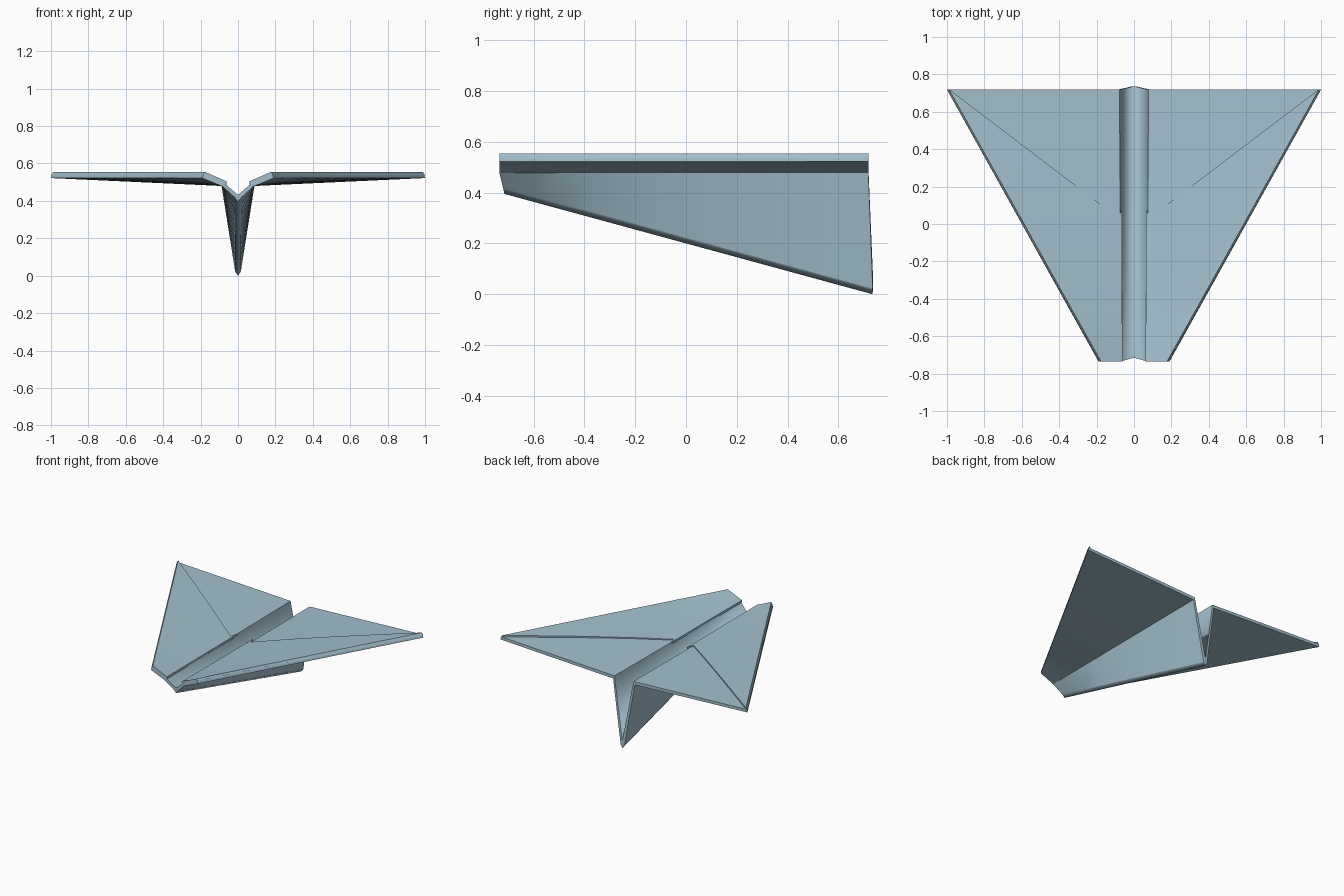
import bpy, bmesh
from mathutils import Vector

if "Cube" in bpy.data.objects:
    bpy.data.objects.remove(bpy.data.objects["Cube"])

paper = bpy.data.materials.new("pale blue paper")
paper.diffuse_color = (0.37, 0.53, 0.62, 1)
paper.use_nodes = True
paper.node_tree.nodes["Principled BSDF"].inputs["Base Color"].default_value = paper.diffuse_color


def finish(name, bm):
    """Turn a half model into a mirrored, shaded object."""
    bmesh.ops.remove_doubles(bm, verts=bm.verts, dist=0.0005)
    bmesh.ops.recalc_face_normals(bm, faces=bm.faces)
    # the half sheet is open at the centre, so orient by an upward-facing top
    top = max(bm.faces, key=lambda f: f.calc_center_median().z)
    if top.normal.z < -0.3:
        bmesh.ops.reverse_faces(bm, faces=bm.faces)
    me = bpy.data.meshes.new(name)
    bm.to_mesh(me)
    bm.free()
    me.materials.append(paper)
    ob = bpy.data.objects.new(name, me)
    bpy.context.collection.objects.link(ob)
    mod = ob.modifiers.new("mirror", 'MIRROR')
    mod.use_axis = (True, False, False)
    mod.merge_threshold = 0.0005
    bpy.ops.object.select_all(action='DESELECT')
    ob.select_set(True)
    bpy.context.view_layer.objects.active = ob
    bpy.ops.object.shade_smooth_by_angle(angle=0.2)
    return ob


def loft(name, rows, closed, caps):
    """Skin a list of matching cross-sections and close both ends."""
    bm = bmesh.new()
    vs = [[bm.verts.new(p) for p in row] for row in rows]
    n = len(rows[0])
    for a, b in zip(vs, vs[1:]):
        for i in range(n if closed else n - 1):
            j = (i + 1) % n
            bm.faces.new((a[i], a[j], b[j], b[i]))
    for row in (vs[0], vs[-1]):
        for cap in caps:
            bm.faces.new([row[i] for i in cap])
    return finish(name, bm)


# Main folded sheet: keel bottom, keel bevel, outer fold, wing edge, inner fold, keel inside
front = [(0, -0.715, 0.395), (0.018, -0.72, 0.418), (0.083, -0.735, 0.478),
         (0.19, -0.735, 0.522), (0.185, -0.735, 0.543),
         (0.072, -0.735, 0.494), (0, -0.715, 0.432)]
rear = [(0, 0.735, 0.0), (0.015, 0.735, 0.022), (0.088, 0.718, 0.48),
        (1.0, 0.718, 0.522), (0.994, 0.718, 0.543),
        (0.077, 0.718, 0.502), (0, 0.737, 0.055)]
N = 12
rows = [[Vector(a).lerp(Vector(b), i / N) for a, b in zip(front, rear)]
        for i in range(N + 1)]
loft("folded_sheet", rows, False, [(0, 1, 2, 5, 6), (2, 3, 4, 5)])

# Folded-over layer in front of the diagonal crease
Y0, Y1, YC = -0.735, 0.718, 0.03


def layer_row(y):
    s = (y - Y0) / (Y1 - Y0)
    x0, x1 = 0.062 + 0.006 * s, 0.176 + 0.812 * s
    xi = x0
    if y >= YC:
        xi = 0.08 + (x1 - 0.002 - 0.08) * (y - YC) / (Y1 - YC) if y > YC else 0.08
        xi = max(x0, 0.08 + (0.986 - 0.08) * (y - YC) / (Y1 - YC))
    t = (xi - x0) / (x1 - x0)
    z = 0.505 + 0.05 * t
    return [(xi, y, z), (x1, y, 0.555), (x1 + 0.012, y, 0.536), (xi, y, z - 0.016)]


ys = [Y0 + (YC - 0.001 - Y0) * i / 6 for i in range(7)]
ys += [YC + (Y1 - YC) * i / 8 for i in range(9)]
loft("wing_overlap", [layer_row(y) for y in ys], True, [(0, 1, 2, 3)])

# Small pointed tab where the crease meets the centre fold
plan = [(0.064, 0.0), (0.084, YC), (0.066, 0.08)]
loft("fold_tab", [[(x, y, z) for x, y in plan] for z in (0.488, 0.506)],
     True, [(0, 1, 2)])
